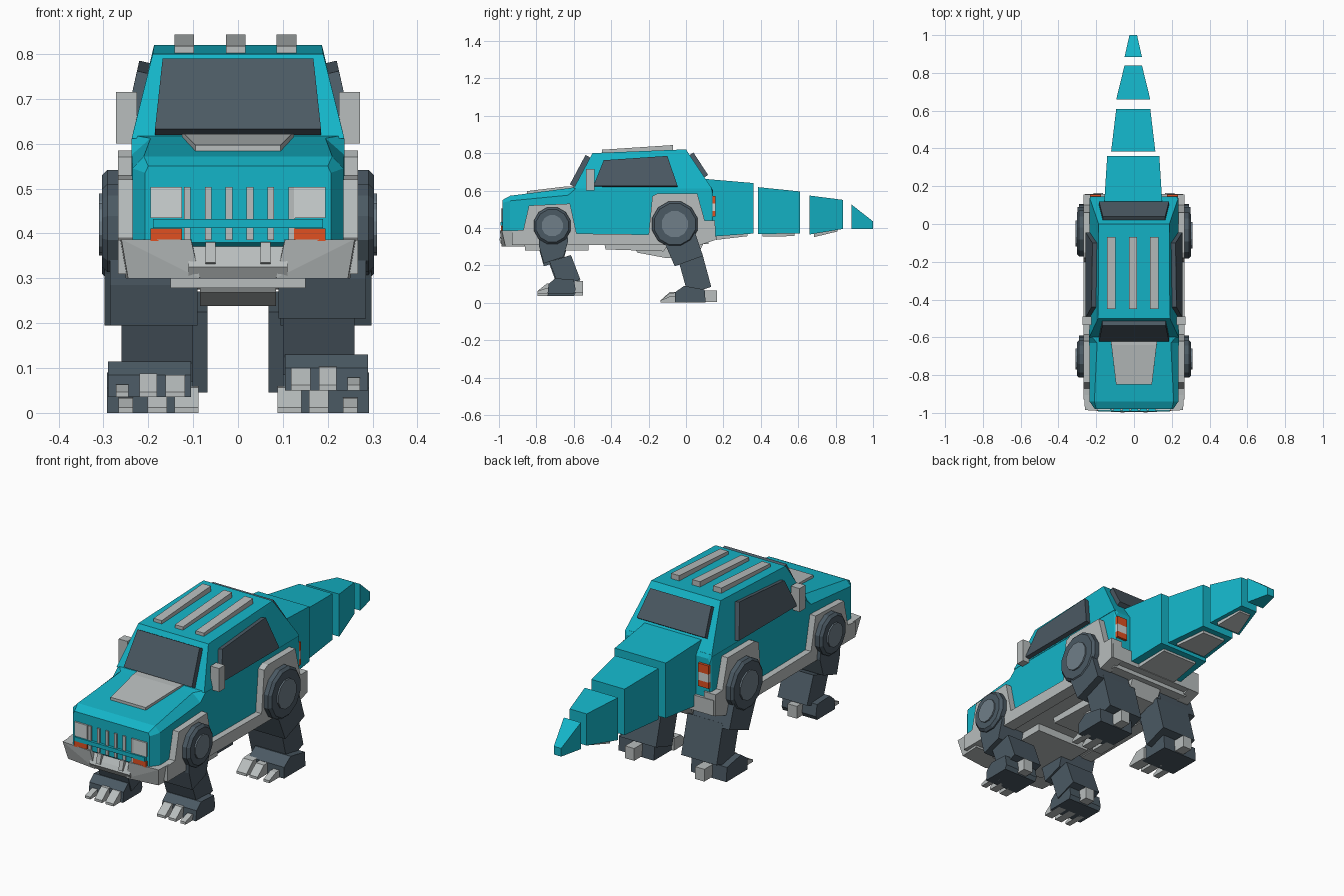
import bpy, bmesh, math
from mathutils import Vector

if "Cube" in bpy.data.objects:
    bpy.data.objects.remove(bpy.data.objects["Cube"])


def material(name, rgb):
    m = bpy.data.materials.new(name)
    m.diffuse_color = (*rgb, 1)
    m.use_nodes = True
    m.node_tree.nodes["Principled BSDF"].inputs["Base Color"].default_value = m.diffuse_color
    return m


TEAL = material("teal_paint", (0.007, 0.46, 0.58))
DARK = material("dark_slate", (0.07, 0.10, 0.125))
HUB = material("hub_slate", (0.16, 0.21, 0.25))
ORANGE = material("orange_lamp", (0.75, 0.08, 0.015))
GREY = material("light_grey", (0.48, 0.51, 0.51))
LAMP = material("lamp_glass", (0.62, 0.66, 0.66))


def finish(name, bm, mat, mirror=False):
    bmesh.ops.recalc_face_normals(bm, faces=bm.faces)
    me = bpy.data.meshes.new(name)
    bm.to_mesh(me)
    bm.free()
    ob = bpy.data.objects.new(name, me)
    bpy.context.collection.objects.link(ob)
    me.materials.append(mat)
    if mirror:
        ob.modifiers.new("Mirror", 'MIRROR')
    return ob


def hull(name, pts, mat, mirror=False):
    bm = bmesh.new()
    for p in pts:
        bm.verts.new(p)
    r = bmesh.ops.convex_hull(bm, input=bm.verts)
    junk = {v for v in r['geom_interior'] + r['geom_unused'] if isinstance(v, bmesh.types.BMVert)}
    bmesh.ops.delete(bm, geom=list(junk), context='VERTS')
    bmesh.ops.dissolve_limit(bm, angle_limit=0.01, verts=bm.verts, edges=bm.edges)
    return finish(name, bm, mat, mirror)


def box(name, x, y, z, mat, mirror=False):
    return hull(name, [(a, b, c) for a in x for b in y for c in z], mat, mirror)


def panel(name, corners, offset, mat, mirror=False):
    o = Vector(offset)
    return hull(name, [Vector(c) + o for c in corners] + [Vector(c) - o * 0.3 for c in corners], mat, mirror)


def prism(name, yz, x0, x1, mat, mirror=False):
    """Side profile extruded across x."""
    bm = bmesh.new()
    f = bm.faces.new([bm.verts.new((x0, y, z)) for y, z in yz])
    g = bmesh.ops.extrude_face_region(bm, geom=[f])['geom']
    bmesh.ops.translate(bm, vec=(x1 - x0, 0, 0), verts=[v for v in g if isinstance(v, bmesh.types.BMVert)])
    return finish(name, bm, mat, mirror)


def loft(name, rings, mat):
    bm = bmesh.new()
    vs = [[bm.verts.new(p) for p in ring] for ring in rings]
    n = len(vs[0])
    for a, b in zip(vs, vs[1:]):
        for i in range(n):
            bm.faces.new((a[i], a[(i + 1) % n], b[(i + 1) % n], b[i]))
    bm.faces.new(vs[0])
    bm.faces.new(vs[-1])
    return finish(name, bm, mat)


# Lower body: sections (y, half width, bottom, shoulder z, top half width, top z)
sections = [(-.98, .207, .38, .535, .20, .55), (-.94, .235, .35, .545, .21, .572),
            (-.63, .237, .35, .575, .195, .612), (-.59, .237, .35, .61, .23, .618),
            (.135, .235, .35, .61, .225, .618), (.145, .23, .36, .58, .22, .60)]
loft("lower_body", [[(-w, y, b), (-w, y, s), (-t, y, z), (t, y, z), (w, y, s), (w, y, b)]
                    for y, w, b, s, t, z in sections], TEAL)

# Cabin with windows
hull("cabin", [(s * x, y, z) for s in (-1, 1) for x, y, z in
               ((.237, -.60, .612), (.235, .138, .612), (.19, -.50, .80), (.187, 0, .82))], TEAL)
panel("windshield", [(s * x, y, z) for s in (-1, 1) for x, y, z in
                     ((.185, -.597, .62), (.168, -.513, .777))], (0, -.024, .013), DARK)
panel("rear_window", [(s * x, y, z) for s in (-1, 1) for x, y, z in
                      ((.185, .098, .67), (.165, .02, .79))], (0, .02, .013), DARK)
panel("side_windows", [(.234, -.495, .62), (.234, -.045, .62), (.198, -.10, .78), (.203, -.44, .757)],
      (.022, 0, .005), DARK, True)
box("mirrors", (.225, .272), (-.535, -.49), (.60, .715), GREY, True)
for x in (-.12, -.005, .108):
    hull("roof_bar", [(x + d, y, z) for d in (-.022, .022) for y, z in
                      ((-.45, .79), (-.07, .80), (-.45, .818), (-.07, .843))], GREY)

# Hood scoop
hull("hood_scoop", [(s * x, y, z) for s in (-1, 1) for x, y, z in
                    ((.125, -.60, .60), (.125, -.60, .622), (.12, -.64, .622),
                     (.095, -.85, .597), (.095, -.85, .575))], GREY)

# Grille and lamps
for i in range(6):
    x = -.113 + i * .0465
    box("grille_slat", (x - .0075, x + .0075), (-.987, -.95), (.385, .503), GREY)
box("grille_bar", (-.19, .19), (-.993, -.95), (.412, .432), TEAL)
box("headlights", (.125, .195), (-.988, -.95), (.434, .503), LAMP, True)
box("turn_signals", (.125, .195), (-.99, -.95), (.383, .411), ORANGE, True)

# Front bumper, centre insert and tow hooks
hull("bumper_sides", [(.105, -.995, .387), (.26, -.985, .387), (.265, -.86, .387), (.10, -.86, .387),
                      (.085, -.985, .30), (.245, -.965, .30), (.25, -.86, .30), (.10, -.86, .30)], GREY, True)
prism("bumper_centre", [(-.985, .345), (-.995, .325), (-.98, .30), (-.86, .30), (-.86, .385), (-.96, .385)],
      -.11, .11, GREY)
prism("tow_hooks", [(-.96, .385), (-.985, .38), (-.998, .335), (-.975, .325), (-.95, .34)], .05, .072, GREY, True)

# Grey side skirts with wheel arches
prism("side_skirts", [(-.93, .31), (-.93, .385), (-.87, .39), (-.84, .52), (-.62, .53), (-.585, .37), (-.20, .365),
                      (-.18, .57), (-.15, .585), (.06, .585), (.10, .44), (.155, .44), (.155, .335), (.08, .31)],
      .205, .268, GREY, True)
box("rear_bumper", (-.26, .26), (.08, .158), (.335, .41), GREY)

# Underbody
box("floor_plate", (-.22, .22), (-.92, .12), (.315, .37), GREY)
box("front_belly", (-.15, .15), (-.86, -.52), (.278, .33), GREY)
prism("mid_belly", [(-.44, .33), (-.43, .285), (-.12, .275), (-.08, .33)], -.13, .13, GREY)
prism("pelvis", [(-.28, .30), (-.26, .268), (-.10, .238), (.06, .25), (.10, .33), (-.28, .33)], -.085, .085, GREY)

# Tail lamps
for part, z0, z1, m in (("upper", .53, .572, ORANGE), ("middle", .49, .53, LAMP), ("lower", .46, .49, ORANGE)):
    box("tail_lamp_" + part, (.175, .232), (.12, .157), (z0, z1), m, True)

# Tail segments: two ends each (y, half width, bottom, top), with belly plates
tail = [((.09, .155, .35, .663), (.36, .138, .37, .64)), ((.385, .117, .368, .618), (.61, .09, .37, .595)),
        ((.66, .09, .365, .573), (.84, .046, .395, .55)), ((.885, .046, .395, .525), (1, .02, .395, .435))]
for i, ends in enumerate(tail):
    hull("tail_segment", [(s * w - .004, y, z) for y, w, b, t in ends for s in (-1, 1) for z in (b, t)], TEAL)
    if i < 3:
        (y0, w0, b0, _), (y1, w1, b1, _) = ends
        hull("tail_belly_plate", [(s * w * .7 - .004, y, b + d) for s in (-1, 1) for d in (.01, -.014)
                                  for y, w, b in ((max(y0 + .025, .16), w0, b0), (y1 - .03, w1, b1))], GREY)


# Wheels with hubs
def wheel(name, s, y, z, r):
    for part, rad, a, b, m in (("tyre", r, .24, .303, DARK), ("hub", r * .57, .29, .310, HUB)):
        ring = [(y + rad * math.cos(math.tau * (i + .5) / 12), z + rad * math.sin(math.tau * (i + .5) / 12))
                for i in range(12)]
        ob = prism(f"{name}_{part}", ring, s * a, s * b, m)
        if part == "tyre":
            bev = ob.modifiers.new("Bevel", 'BEVEL')
            bev.width, bev.segments, bev.limit_method = .012, 1, 'ANGLE'
            bev.angle_limit = math.radians(60)


# Legs: profiles relative to the ground, toes and heel claw in grey
def leg(name, s, dz, thigh, shin, foot, widths, toes, toe_y, heel_y):
    for part, prof, (a, b) in zip(("thigh", "shin", "foot"), (thigh, shin, foot), widths):
        prism(f"{name}_{part}", [(y, z + dz) for y, z in prof], s * a, s * b, DARK)
    for x, w, h in toes:
        prism(name + "_toe", [(toe_y + .03, dz), (toe_y + .03, h + dz), (toe_y - .025, h * .95 + dz),
                              (toe_y - .075, .012 + dz), (toe_y - .075, dz)], s * (x - w), s * (x + w), GREY)
    box(name + "_heel", (s * .165, s * .215), (heel_y - .02, heel_y + .055), (dz + .005, dz + .065), GREY)


for s, side in ((1, "right"), (-1, "left")):
    wheel(f"front_{side}_wheel", s, -.715, .412, .102)
    wheel(f"rear_{side}_wheel", s, -.06 if s > 0 else -.05, .42, .126)
    leg(f"front_{side}_leg", s, .05 if s > 0 else .035,
        [(-.79, .36), (-.785, .25), (-.76, .16), (-.655, .195), (-.63, .28), (-.64, .36)],
        [(-.73, .17), (-.615, .205), (-.565, .075), (-.68, .035)],
        [(-.74, .0), (-.735, .05), (-.70, .08), (-.60, .075), (-.59, .02), (-.60, .0)],
        ((.09, .285), (.10, .26), (.105, .29)),
        ((.14, .022, .052), (.2, .02, .055), (.258, .014, .03)), -.72, -.605)
    leg(f"rear_{side}_leg", s, 0,
        [(-.15, .38), (-.11, .31), (-.06, .195), (.09, .25), (.06, .34), (.04, .40)],
        [(-.04, .225), (.085, .27), (.135, .085), (.01, .045)],
        [(-.06, 0), (-.06, .055), (-.01, .09), (.10, .07), (.105, 0)],
        ((.095, .298), (.068, .26), (.10, .292)),
        ((.115, .027, .06), (.18, .022, .055), (.25, .016, .035)), -.062, .11)
